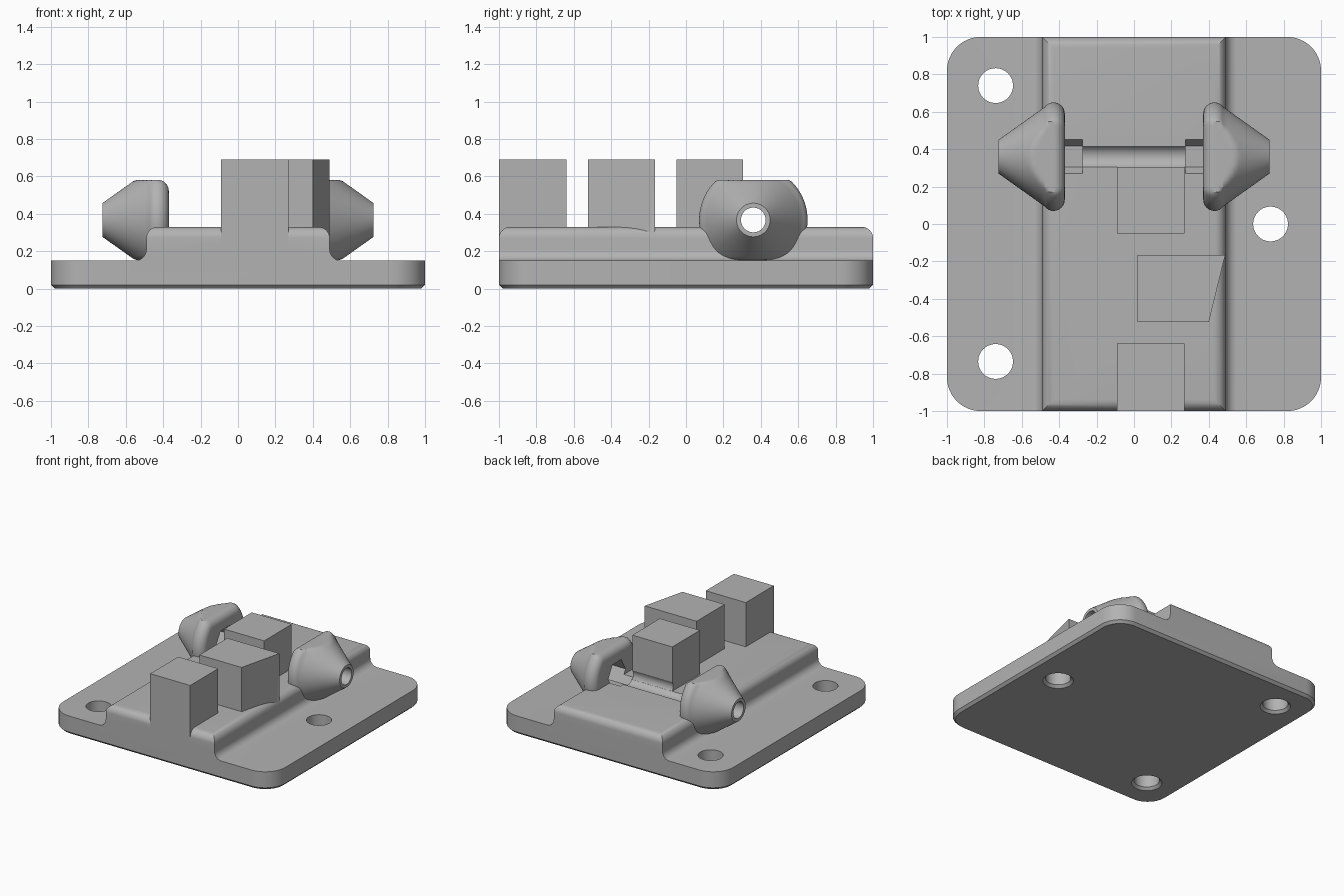
import bpy, bmesh, math
from mathutils import Vector

cube = bpy.data.objects.get("Cube")
if cube:
    bpy.data.objects.remove(cube, do_unlink=True)

grey = bpy.data.materials.new("plain grey")
grey.use_nodes = True
grey.diffuse_color = (0.45, 0.45, 0.45, 1)
grey.node_tree.nodes["Principled BSDF"].inputs["Base Color"].default_value = (0.45, 0.45, 0.45, 1)

AXIS_Y, AXIS_Z = 0.36, 0.367   # centre line of the cross bore


def finish(bm, name):
    bmesh.ops.recalc_face_normals(bm, faces=bm.faces)
    mesh = bpy.data.meshes.new(name)
    bm.to_mesh(mesh)
    bm.free()
    mesh.materials.append(grey)
    obj = bpy.data.objects.new(name, mesh)
    bpy.context.collection.objects.link(obj)
    return obj


def loft(name, rings):
    """Skin a list of equal-sized point rings and cap both ends."""
    bm = bmesh.new()
    loops = [[bm.verts.new(p) for p in ring] for ring in rings]
    n = len(loops[0])
    for a, b in zip(loops, loops[1:]):
        for i in range(n):
            j = (i + 1) % n
            bm.faces.new((a[i], a[j], b[j], b[i]))
    bm.faces.new(loops[0][::-1])
    bm.faces.new(loops[-1])
    return finish(bm, name)


def circle(n, r, offset=0.0):
    return [(r * math.cos(offset + math.tau * i / n), r * math.sin(offset + math.tau * i / n))
            for i in range(n)]


def combine(obj, others, operation):
    """Apply booleans and remove the objects that were used."""
    for other in others:
        mod = obj.modifiers.new("combine", 'BOOLEAN')
        mod.object, mod.operation, mod.solver = other, operation, 'EXACT'
    graph = bpy.context.evaluated_depsgraph_get()
    mesh = bpy.data.meshes.new_from_object(obj.evaluated_get(graph))
    obj.modifiers.clear()
    obj.data = mesh
    for other in others:
        bpy.data.objects.remove(other, do_unlink=True)


def rounded_square(half, radius, z, n=12):
    ring = []
    for k, (sx, sy) in enumerate(((1, 1), (-1, 1), (-1, -1), (1, -1))):
        for i in range(n + 1):
            a = math.pi / 2 * (k + i / n)
            ring.append((sx * (half - radius) + radius * math.cos(a),
                         sy * (half - radius) + radius * math.sin(a), z))
    return ring


def make_ridge():
    """Raised block with flared feet and rounded top edges."""
    w, f, top, foot = 0.49, 0.06, 0.33, 0.15
    side = [(w + f, 0.1)]
    for i in range(9):
        a = math.pi / 2 * i / 8
        side.append((w + f - f * math.sin(a), foot + f - f * math.cos(a)))
    side.append((w, top))
    outline = side + [(-x, z) for x, z in reversed(side)]
    ridge = loft("ridge", [[(x, y, z) for x, z in outline] for y in (-1, 1)])
    bm = bmesh.new()
    bm.from_mesh(ridge.data)
    edges = [e for e in bm.edges if all(v.co.z > top - 0.001 for v in e.verts)]
    bmesh.ops.bevel(bm, geom=edges, offset=f, segments=8, profile=0.5, affect='EDGES')
    bm.to_mesh(ridge.data)
    bm.free()
    return ridge


def post(name, outline):
    return loft(name, [[(x, y, z) for x, y in outline] for z in (0.2, 0.69)])


def rectangle(x0, x1, y0, y1):
    return [(x0, y0), (x1, y0), (x1, y1), (x0, y1)]


def bore(name, x0, x1, r, n):
    return loft(name, [[(x, AXIS_Y + a, AXIS_Z + b) for a, b in circle(n, r)] for x in (x0, x1)])


def bores():
    return [bore("bore", -1.2, 1.2, 0.066, 48),
            bore("left_pocket", 0.275, 0.5, 0.112, 6),
            bore("right_pocket", -0.5, -0.275, 0.112, 6)]


def screw_hole(x, y):
    steps = ((-0.02, 0.133), (0.02, 0.093), (0.25, 0.093))
    return loft("screw_hole", [[(x + a, y + b, z) for a, b in circle(48, r)] for z, r in steps])


def make_knob(name, side):
    """Cone-shaped boss with flattened top and bottom and a rounded rim."""
    r, h, f, x0 = 0.29, 0.215, 0.06, 0.37
    steps = []
    for i in range(9):                       # inner rim
        a = math.pi / 2 * i / 8
        d = f * (1 - math.sin(a))
        steps.append((x0 + f * (1 - math.cos(a)), r - d, h - d))
    slope = math.atan2(0.19, 0.26)
    for i in range(1, 7):                    # shoulder rolling into the cone
        a = (math.pi / 2 - slope) * i / 6
        steps.append((x0 + f + f * math.sin(a), r - f + f * math.cos(a), h))
    x1, r1, _ = steps[-1]
    for i in range(1, 13):                   # cone
        t = i / 12
        steps.append((x1 + (0.725 - x1) * t, r1 + (0.09 - r1) * t, h))
    rings = []
    for x, radius, flat in steps:
        ring = []
        for c, s in circle(96, 1):
            d = min(radius, flat / max(abs(s), 0.001))
            ring.append((side * x, AXIS_Y + d * c, AXIS_Z + d * s))
        rings.append(ring)
    return loft(name, rings)


# Base: plate, ridge and three posts fused together
base = loft("base", [rounded_square(0.98, 0.16, 0), rounded_square(1, 0.18, 0.02),
                     rounded_square(1, 0.18, 0.15)])
combine(base, [
    make_ridge(),
    post("front_post", rectangle(-0.09, 0.27, -1, -0.64)),
    post("middle_post", [(0.02, -0.525), (0.4, -0.525), (0.488, -0.165), (0.02, -0.165)]),
    post("back_post", rectangle(-0.09, 0.27, -0.05, 0.305)),
], 'UNION')
combine(base, bores() + [screw_hole(-0.74, 0.74), screw_hole(-0.74, -0.735),
                         screw_hole(0.73, 0.0)], 'DIFFERENCE')

# Pair of bored knobs
parts = [base]
for name, side in (("left_knob", 1), ("right_knob", -1)):
    knob = make_knob(name, side)
    combine(knob, bores(), 'DIFFERENCE')
    parts.append(knob)

bpy.ops.object.select_all(action='DESELECT')
for obj in parts:
    obj.select_set(True)
bpy.context.view_layer.objects.active = base
bpy.ops.object.shade_smooth_by_angle(angle=math.radians(30))
